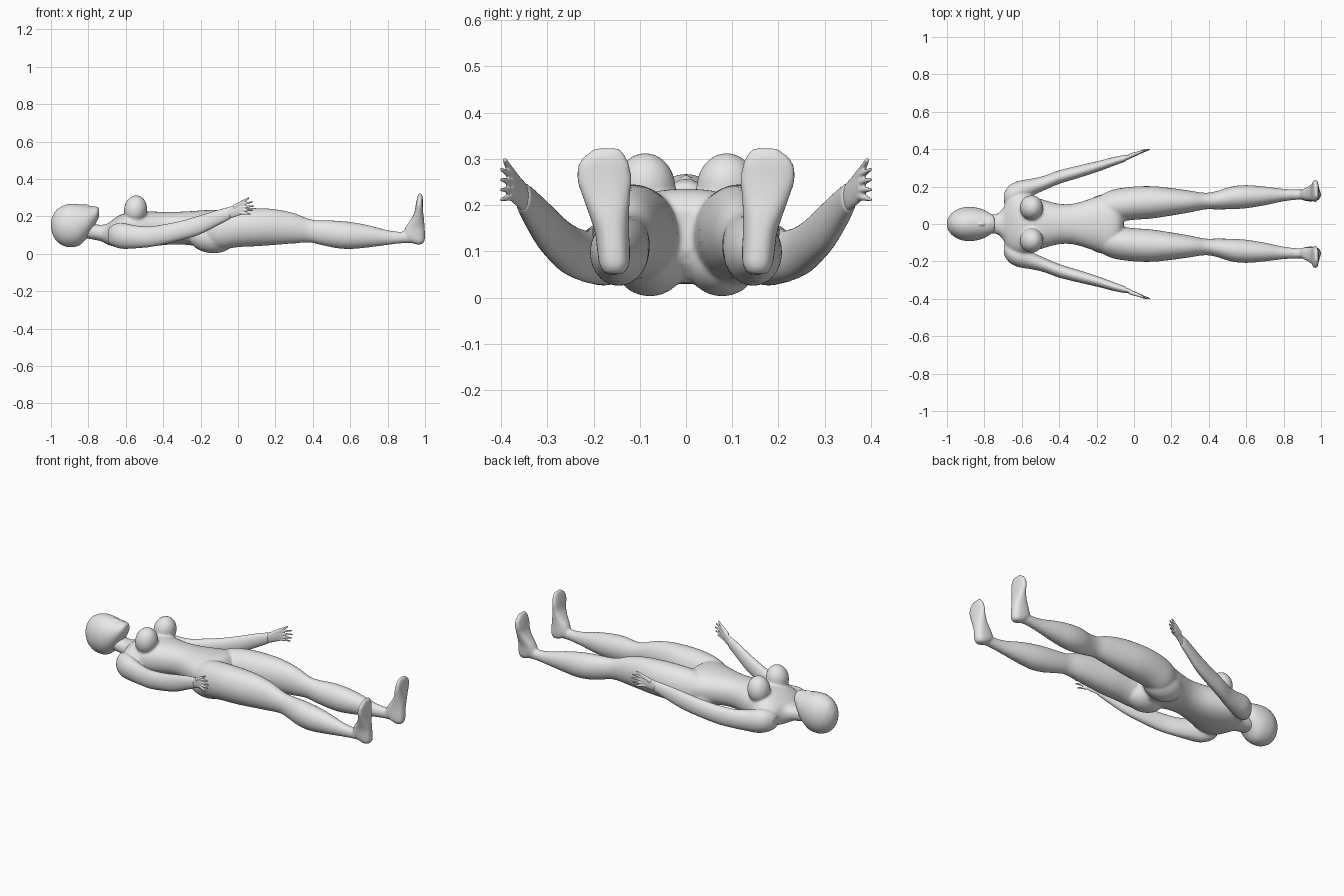
import bpy, bmesh, math
from mathutils import Vector, Matrix

cube = bpy.data.objects.get("Cube")
if cube:
    bpy.data.objects.remove(cube, do_unlink=True)

mat = bpy.data.materials.new("plain grey")
mat.use_nodes = True
GREY = (0.8, 0.8, 0.8, 1)
mat.diffuse_color = GREY
mat.node_tree.nodes["Principled BSDF"].inputs["Base Color"].default_value = GREY


def resample(stations, steps=4):
    """Smooth the stations with a Catmull-Rom spline."""
    pts = [stations[0]] + list(stations) + [stations[-1]]
    out = []
    for a, b, c, d in zip(pts, pts[1:], pts[2:], pts[3:]):
        for i in range(steps):
            t = i / steps
            out.append([0.5 * (2 * q + (r - p) * t + (2 * p - 5 * q + 4 * r - s) * t * t
                               + (3 * q - p - 3 * r + s) * t ** 3)
                        for p, q, r, s in zip(a, b, c, d)])
    return out + [list(stations[-1])]


def loft(bm, stations, axis="x", segs=28, power=1.0):
    """Skin oval rings; each station is (position, low1, high1, low2, high2)."""
    rings = []
    for p, a0, a1, b0, b1 in resample(stations):
        ring = []
        for k in range(segs):
            t = 2 * math.pi * k / segs
            c, s = math.cos(t), math.sin(t)
            u = (a0 + a1) / 2 + (a1 - a0) / 2 * math.copysign(abs(c) ** power, c)
            v = (b0 + b1) / 2 + (b1 - b0) / 2 * math.copysign(abs(s) ** power, s)
            ring.append(bm.verts.new((p, u, v) if axis == "x" else (u, v, p)))
        rings.append(ring)
    for r, q in zip(rings, rings[1:]):
        for k in range(segs):
            n = (k + 1) % segs
            bm.faces.new((r[k], r[n], q[n], q[k]))
    bm.faces.new(rings[0])
    bm.faces.new(rings[-1])


def ball(bm, centre, radii, tilt=0.0):
    m = Matrix.Translation(centre) @ Matrix.Rotation(tilt, 4, "Y") @ Matrix.Diagonal((*radii, 1))
    bmesh.ops.create_uvsphere(bm, u_segments=28, v_segments=18, radius=1, matrix=m)


def finger(bm, start, end, r0, r1):
    a, b = Vector(start), Vector(end)
    rot = (b - a).to_track_quat("Z", "Y").to_matrix().to_4x4()
    bmesh.ops.create_cone(bm, cap_ends=True, segments=10, radius1=r0, radius2=r1,
                          depth=(b - a).length, matrix=Matrix.Translation((a + b) / 2) @ rot)
    ball(bm, end, (r1, r1, r1))


def mirror_y(bm):
    geom = bm.verts[:] + bm.edges[:] + bm.faces[:]
    new = bmesh.ops.duplicate(bm, geom=geom)["geom"]
    for v in new:
        if isinstance(v, bmesh.types.BMVert):
            v.co.y = -v.co.y


def finish(bm, name, voxel, smooth):
    """Fuse overlapping volumes into one smooth skin."""
    bmesh.ops.recalc_face_normals(bm, faces=bm.faces[:])
    me = bpy.data.meshes.new(name)
    bm.to_mesh(me)
    bm.free()
    me.materials.append(mat)
    ob = bpy.data.objects.new(name, me)
    bpy.context.collection.objects.link(ob)
    fuse = ob.modifiers.new("fuse", "REMESH")
    fuse.mode = "VOXEL"
    fuse.voxel_size = voxel
    fuse.use_smooth_shade = True
    if smooth:
        soft = ob.modifiers.new("soften", "SMOOTH")
        soft.factor = 0.5
        soft.iterations = smooth
    return ob


# Limbs and paired forms, built on the +y side
body = bmesh.new()
loft(body, [  # leg: hip, thigh, knee, calf, ankle
    (-0.16, 0.02, 0.165, 0.04, 0.215), (-0.1, 0.012, 0.187, 0.022, 0.235),
    (0.0, 0.022, 0.2, 0.035, 0.244), (0.1, 0.03, 0.202, 0.04, 0.244),
    (0.2, 0.045, 0.192, 0.047, 0.238), (0.3, 0.062, 0.178, 0.055, 0.217),
    (0.38, 0.078, 0.167, 0.06, 0.186), (0.44, 0.078, 0.176, 0.048, 0.178),
    (0.52, 0.079, 0.2, 0.031, 0.177), (0.6, 0.084, 0.208, 0.025, 0.17),
    (0.7, 0.1, 0.2, 0.034, 0.152), (0.8, 0.121, 0.188, 0.047, 0.126),
    (0.88, 0.13, 0.184, 0.056, 0.118), (0.95, 0.13, 0.184, 0.056, 0.13)])
loft(body, [  # foot, heel to toes
    (0.05, 0.95, 0.985, 0.135, 0.175), (0.07, 0.91, 0.998, 0.123, 0.187),
    (0.1, 0.885, 1.0, 0.121, 0.192), (0.14, 0.895, 0.998, 0.123, 0.197),
    (0.18, 0.922, 0.995, 0.123, 0.21), (0.22, 0.943, 0.99, 0.12, 0.225),
    (0.26, 0.95, 0.988, 0.117, 0.237), (0.295, 0.957, 0.988, 0.124, 0.23),
    (0.322, 0.965, 0.984, 0.14, 0.2)], axis="z", power=0.8)
loft(body, [  # arm: shoulder to wrist
    (-0.695, 0.11, 0.165, 0.06, 0.13), (-0.668, 0.1, 0.205, 0.04, 0.155),
    (-0.62, 0.115, 0.23, 0.026, 0.165), (-0.55, 0.148, 0.242, 0.028, 0.152),
    (-0.48, 0.18, 0.258, 0.034, 0.146), (-0.4, 0.214, 0.287, 0.048, 0.157),
    (-0.3, 0.245, 0.312, 0.073, 0.178), (-0.2, 0.277, 0.335, 0.104, 0.207),
    (-0.1, 0.314, 0.36, 0.154, 0.238), (-0.04, 0.336, 0.371, 0.185, 0.252)])
ball(body, (-0.548, 0.088, 0.235), (0.062, 0.066, 0.078), 0.15)   # breast
ball(body, (-0.14, 0.078, 0.088), (0.125, 0.083, 0.085), 0.1)     # buttock
mirror_y(body)

# Trunk from neck to groin
loft(body, [(x, -w, w, z0, z1) for x, w, z0, z1 in [
    (-0.83, 0.045, 0.085, 0.17), (-0.77, 0.05, 0.075, 0.158), (-0.73, 0.055, 0.066, 0.155),
    (-0.7, 0.085, 0.05, 0.16), (-0.67, 0.145, 0.04, 0.182), (-0.62, 0.165, 0.03, 0.212),
    (-0.55, 0.15, 0.03, 0.226), (-0.48, 0.128, 0.036, 0.226), (-0.4, 0.108, 0.046, 0.224),
    (-0.33, 0.108, 0.05, 0.224), (-0.26, 0.126, 0.046, 0.227), (-0.19, 0.15, 0.035, 0.232),
    (-0.12, 0.168, 0.032, 0.235), (-0.08, 0.13, 0.06, 0.222), (-0.055, 0.07, 0.1, 0.19)]],
    segs=40, power=0.9)
finish(body, "body", 0.007, 6)

# Head with a narrow chin and a low nose
head = bmesh.new()
loft(head, [(x, -w, w, z0, z1) for x, w, z0, z1 in [
    (-1.0, 0.012, 0.14, 0.17), (-0.992, 0.035, 0.105, 0.2), (-0.97, 0.062, 0.067, 0.235),
    (-0.93, 0.084, 0.041, 0.259), (-0.89, 0.091, 0.035, 0.267), (-0.85, 0.089, 0.044, 0.264),
    (-0.81, 0.079, 0.08, 0.257), (-0.78, 0.064, 0.125, 0.254), (-0.755, 0.046, 0.172, 0.251),
    (-0.742, 0.024, 0.2, 0.243)]], segs=36)
ball(head, (-0.815, 0, 0.252), (0.025, 0.011, 0.014), 0.15)
ball(head, (-0.775, 0, 0.251), (0.007, 0.02, 0.006))
finish(head, "head", 0.005, 3)

# Hands: palm, thumb and four spread fingers
hands = bmesh.new()
loft(hands, [(-0.07, 0.33, 0.36, 0.178, 0.24), (-0.03, 0.345, 0.371, 0.192, 0.257),
             (0.0, 0.359, 0.381, 0.202, 0.27), (0.03, 0.373, 0.389, 0.212, 0.272)], segs=20)
for z0, tip_x, tip_z in [(0.263, 0.077, 0.277), (0.248, 0.083, 0.255),
                         (0.233, 0.078, 0.233), (0.219, 0.066, 0.212)]:
    finger(hands, (0.01, 0.375, z0), (tip_x, 0.399, tip_z), 0.0095, 0.004)
finger(hands, (-0.02, 0.365, 0.248), (0.055, 0.392, 0.297), 0.013, 0.005)
mirror_y(hands)
finish(hands, "hands", 0.003, 2)
